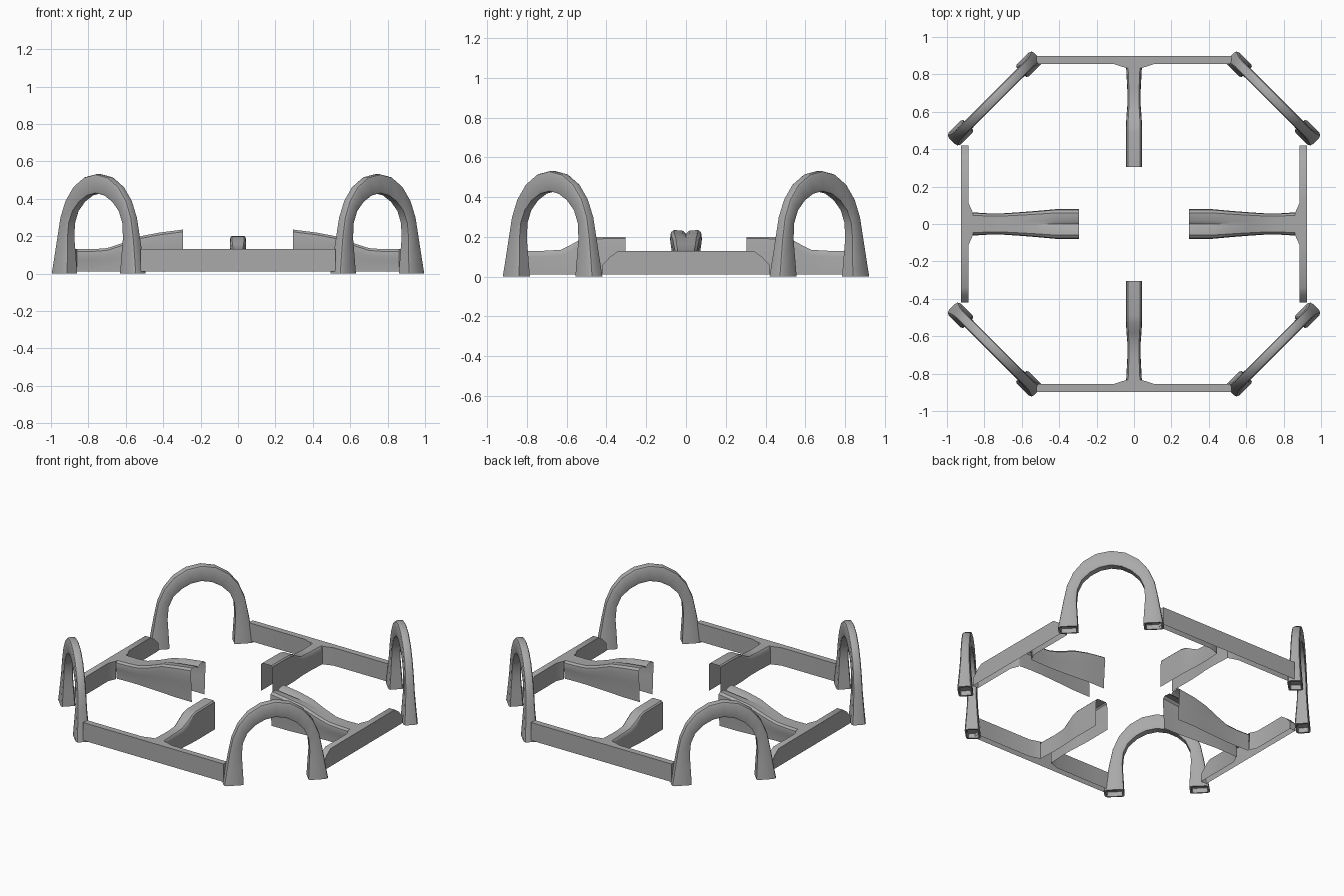
import bpy, bmesh, math
from mathutils import Matrix, Vector

cube = bpy.data.objects.get("Cube")
if cube:
    bpy.data.objects.remove(cube, do_unlink=True)

grey = bpy.data.materials.new("warm_grey")
grey.use_nodes = True
tone = (0.4, 0.4, 0.4, 1)
grey.diffuse_color = tone
grey.node_tree.nodes["Principled BSDF"].inputs["Base Color"].default_value = tone


def loft(name, sections, matrix, closed=False, caps=False, skip=()):
    """Skin a row of equal-length sections; skip leaves out (row, column) faces."""
    bm = bmesh.new()
    rows = [[bm.verts.new(p) for p in s] for s in sections]
    n = len(rows[0])
    for i, (a, b) in enumerate(zip(rows, rows[1:])):
        for j in range(n if closed else n - 1):
            k = (j + 1) % n
            if (i, j) not in skip:
                bm.faces.new((a[j], a[k], b[k], b[j]))
    if caps:
        bm.faces.new(rows[0])
        bm.faces.new(rows[-1])
    bmesh.ops.recalc_face_normals(bm, faces=bm.faces)
    mesh = bpy.data.meshes.new(name)
    bm.to_mesh(mesh)
    bm.free()
    mesh.materials.append(grey)
    obj = bpy.data.objects.new(name, mesh)
    obj.matrix_world = matrix
    bpy.context.collection.objects.link(obj)
    bpy.ops.object.select_all(action='DESELECT')
    obj.select_set(True)
    bpy.context.view_layer.objects.active = obj
    bpy.ops.object.shade_smooth_by_angle(angle=math.radians(35))
    return obj


def rail(name, matrix, half, outer, inner, neck, drop):
    """Open-bottomed wall along x with a flared neck towards the middle."""
    top, base = 0.13, 0.01
    side = [(half, inner, top - drop), (half - 0.04, inner, top - drop * 0.4),
            (half - 0.08, inner, top), (0.11, inner, top), (neck, inner - 0.022, top)]
    stations = [(-x, y, z) for x, y, z in side] + side[::-1]
    sections = [[(x, outer, base), (x, outer, z), (x, y, z), (x, y, base)]
                for x, y, z in stations]
    loft(name, sections, matrix, caps=True, skip={(4, 2)})


def narrow_section(y, w, top):
    half = [(w, 0.01), (w, top - 0.03), (w * 0.93, top - 0.008), (w * 0.75, top)]
    return [(-x, y, z) for x, z in half] + [(x, y, z) for x, z in half[::-1]]


def grooved_section(y, w, top, groove):
    half = [(w * 0.85, 0.01), (w * 0.9, top * 0.55), (w, top - 0.04),
            (w * 0.95, top - 0.012), (w * 0.75, top), (w * 0.2, top - groove * 0.2)]
    return ([(-x, y, z) for x, z in half] + [(0, y, top - groove)]
            + [(x, y, z) for x, z in half[::-1]])


# Front and back rails with narrow spurs
for label, angle in (("back", 0), ("front", math.pi)):
    m = Matrix.Rotation(angle, 4, 'Z')
    rail(label + "_rail", m, 0.52, 0.897, 0.856, 0.042, 0)
    stations = [(0.834, 0.042, 0.13), (0.72, 0.036, 0.13), (0.63, 0.036, 0.135),
                (0.58, 0.04, 0.16), (0.53, 0.043, 0.188), (0.49, 0.044, 0.198),
                (0.305, 0.044, 0.2)]
    loft(label + "_spur", [narrow_section(*s) for s in stations], m)

# Side rails with sloping ends and wide grooved spurs
for label, angle in (("left", -math.pi / 2), ("right", math.pi / 2)):
    m = Matrix.Rotation(angle, 4, 'Z')
    rail(label + "_rail", m, 0.42, 0.925, 0.884, 0.062, 0.07)
    stations = [(0.862, 0.062, 0.13, 0), (0.78, 0.057, 0.13, 0), (0.7, 0.057, 0.136, 0),
                (0.61, 0.063, 0.165, 0), (0.52, 0.07, 0.2, 0.004),
                (0.42, 0.079, 0.219, 0.012), (0.295, 0.08, 0.235, 0.02)]
    loft(label + "_spur", [grooved_section(*s) for s in stations], m)

# Arch: outer and inner outlines from foot to crown, with depth
OUTLINE = [  # outer s, outer z, inner s, inner z, depth
    (0.322, 0, 0.2, 0, 0.09),
    (0.305, 0.1, 0.205, 0.1, 0.075),
    (0.288, 0.2, 0.21, 0.19, 0.062),
    (0.268, 0.3, 0.203, 0.27, 0.057),
    (0.23, 0.39, 0.175, 0.335, 0.055),
    (0.17, 0.465, 0.125, 0.385, 0.055),
    (0.09, 0.515, 0.065, 0.418, 0.055),
]
CROWN = (0, 0.532, 0, 0.43, 0.055)


def arch_section(so, zo, si, zi, depth, scale=1.0, lift=0.0):
    """Rounded rectangle spanning the outer and inner outlines."""
    out, inn = Vector((so, 0, zo)), Vector((si, 0, zi))
    mid, d = (out + inn) / 2, depth / 2
    pts = []
    for a, b in ((1, .5), (.93, .82), (.7, 1), (-.8, 1), (-1, .85),
                 (-1, -.85), (-.8, -1), (.7, -1), (.93, -.82), (1, -.5)):
        p = mid + (out - mid) * a * scale
        pts.append((p.x, b * d * scale, p.z + lift))
    return pts


def mirror(s):
    return (-s[0], s[1], -s[2], s[3], s[4])


path = OUTLINE + [CROWN] + [mirror(s) for s in OUTLINE[::-1]]
sections = [arch_section(*s) for s in path]
# Recessed soles inside both feet
for foot, at_start in ((path[0], True), (path[-1], False)):
    rim = [arch_section(*foot, scale=0.8), arch_section(*foot, scale=0.75, lift=0.03)]
    sections = rim[::-1] + sections if at_start else sections + rim

for label, sx, sy in (("front_left", 1, -1), ("front_right", -1, -1),
                      ("back_left", 1, 1), ("back_right", -1, 1)):
    turn = math.atan2(sy, sx) - math.pi / 2
    m = Matrix.Translation((0.745 * sx, 0.671 * sy, 0)) @ Matrix.Rotation(turn, 4, 'Z')
    loft(label + "_arch", sections, m, closed=True, caps=True)
